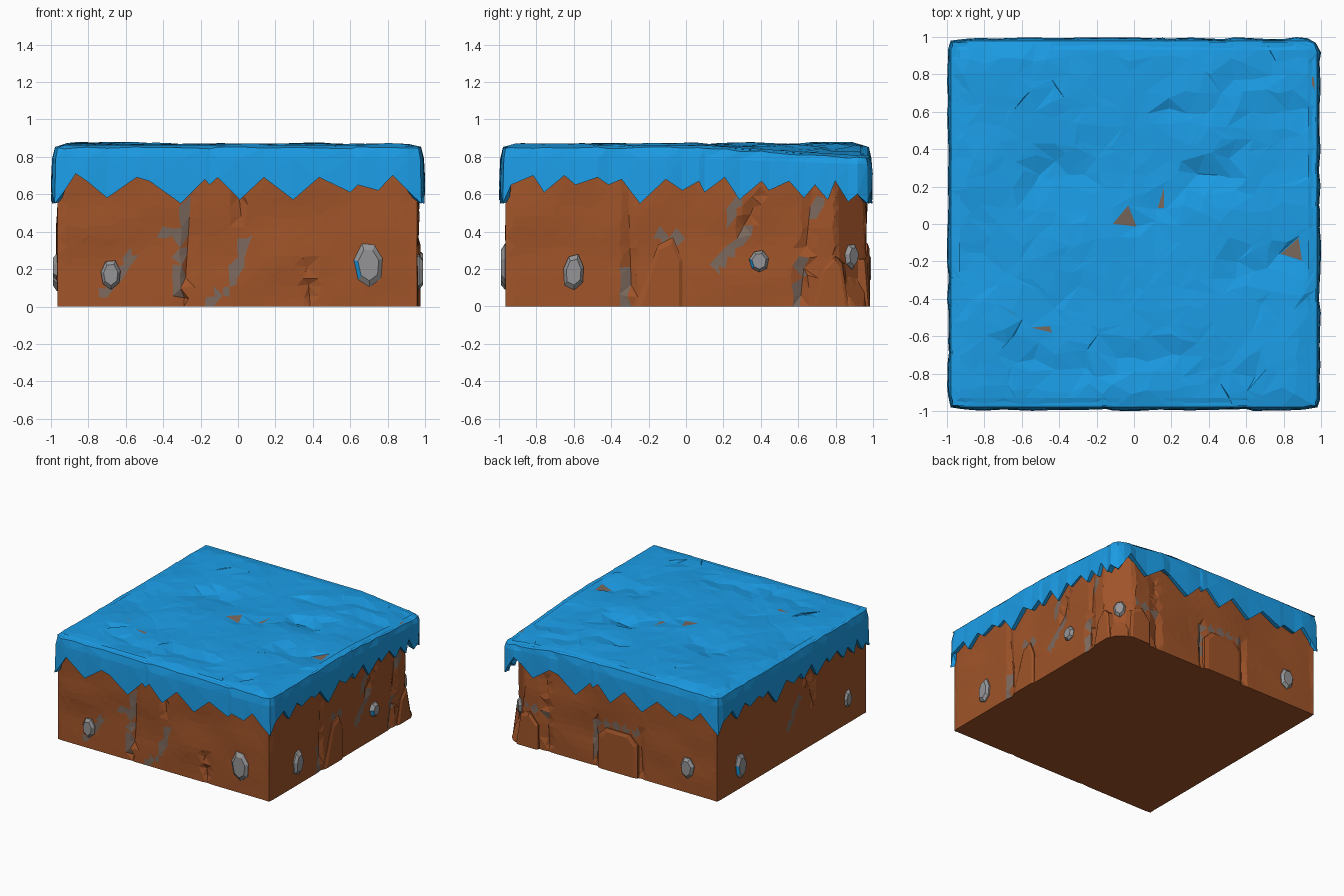
import bpy, bmesh, math, random
from mathutils import Vector, noise

if "Cube" in bpy.data.objects:
    bpy.data.objects.remove(bpy.data.objects["Cube"])

random.seed(4)


def material(name, rgb):
    m = bpy.data.materials.new(name)
    m.diffuse_color = (*rgb, 1)
    m.use_nodes = True
    m.node_tree.nodes["Principled BSDF"].inputs["Base Color"].default_value = m.diffuse_color
    return m


BLUE = material("blue_turf", (0.012, 0.365, 0.86))
BROWN = material("brown_earth", (0.35, 0.088, 0.022))
DUSTY = material("dusty_earth", (0.20, 0.14, 0.11))
STONE = material("grey_stone", (0.30, 0.30, 0.31))

# side frames: (right, outward) for front, right, back, left
SIDES = [((1, 0), (0, -1)), ((0, 1), (1, 0)), ((-1, 0), (0, 1)), ((0, -1), (-1, 0))]


def place(k, u, z, d):
    r, n = SIDES[k]
    return Vector((r[0] * u + n[0] * d, r[1] * u + n[1] * d, z))


def cut_corner(v, limit=1.765):
    """The earth is cut off diagonally at the back right corner, less so near the ground."""
    over = v.x + v.y - limit - .09 * max(0, 1 - v.z / .15)
    if over > 0:
        v.x -= over / 2
        v.y -= over / 2
    return v


def droop(x, y):
    """The turf sinks towards the back right."""
    return .055 * max(0, min(1, (x - .45) / .5)) * max(0, min(1, (y - .1) / .8))


def finish(name, bm, *mats, recalc=True):
    if recalc:
        bmesh.ops.recalc_face_normals(bm, faces=bm.faces)
    me = bpy.data.meshes.new(name)
    bm.to_mesh(me)
    bm.free()
    for m in mats:
        me.materials.append(m)
    ob = bpy.data.objects.new(name, me)
    bpy.context.collection.objects.link(ob)
    return ob


def seg_dist(p, a, b):
    p, a, b = Vector(p), Vector(a), Vector(b)
    ab = b - a
    t = max(0, min(1, (p - a).dot(ab) / ab.dot(ab)))
    return (p - a - ab * t), t


# ---- earth block: rings of points around the four sides, with cracks
CRACKS = [  # side, start (u, z), end (u, z)
    (0, (-.30, 0), (-.26, .62)), (0, (.40, 0), (.38, .25)), (0, (0, .66), (.02, .45)),
    (1, (-.30, 0), (-.32, .62)), (1, (.63, 0), (.70, .64)), (1, (.30, .40), (.42, .60)),
    (2, (-.15, 0), (-.15, .40)), (2, (.28, 0), (.26, .40)), (2, (-.6, 0), (-.62, .62)),
    (3, (.2, .62), (.3, .3))]
STREAKS = [(0, (-.33, .08), (-.31, .45)), (0, (-.46, .36), (-.3, .42)), (0, (-.15, .02), (-.03, .12)),
           (0, (-.03, .12), (.04, .36)), (0, (-.74, .06), (-.6, .26)), (0, (-.29, .45), (-.27, .6)),
           (1, (.17, .22), (.34, .40)), (1, (-.14, .38), (-.02, .36)), (1, (.23, .48), (.3, .6)),
           (1, (.61, .03), (.65, .25)), (1, (.70, .5), (.76, .58)), (1, (-.34, .03), (-.33, .2)),
           (2, (-.15, .37), (.27, .37)), (2, (-.15, .1), (-.15, .37)), (2, (-.62, .3), (-.8, .33)),
           (3, (-.05, .25), (.1, .45))]
bm = bmesh.new()
NU, NZ = 44, 15
rows, info = [], {}
for j in range(NZ + 1):
    row = []
    for k in range(4):
        for i in range(NU):
            u, z = -1 + 2 * i / NU, 0.8 * j / NZ
            d = 0.962 + 0.014 * noise.noise((u * 2.5 + 9 * k, z * 4, 3.7)) * min(1, z * 5)
            if i == 0:
                d = 0.957
            elif 0 < j < NZ:
                u += random.uniform(-.01, .01)
                z += random.uniform(-.012, .012)
            for s, a, b in CRACKS:
                off, t = seg_dist((u, z), a, b)
                if s == k and 1 < i < NU - 1 and off.length < .0235:
                    u -= off.x
                    d -= .025 * (1 - .6 * t) * (1 if j else .25)
                    break
            v = bm.verts.new(cut_corner(place(k, u * .965, z, d)))
            info[v] = (k, u, z)
            row.append(v)
    rows.append(row)
n = 4 * NU
for j in range(NZ):
    for i in range(n):
        a, b = rows[j][i], rows[j][(i + 1) % n]
        c, d = rows[j + 1][(i + 1) % n], rows[j + 1][i]
        for tri in ((a, b, c), (a, c, d)) if (i + j) % 2 else ((a, b, d), (b, c, d)):
            f = bm.faces.new(tri)
            if (i % NU) < NU - 1:   # dusty streaks near the cracks
                k = info[tri[0]][0]
                mid = (sum(info[v][1] for v in tri) / 3, sum(info[v][2] for v in tri) / 3)
                if any(s == k and seg_dist(mid, p, q)[0].length < .024 for s, p, q in STREAKS):
                    f.material_index = 1
bm.faces.new(rows[0])
bm.faces.new(rows[-1])
finish("earth_block", bm, BROWN, DUSTY)


# ---- plates standing out of the sides: earth boulders and stones
def slab(name, k, outline, rings, mats, push=0, blue_facet=None):
    """rings: (scale about the centre, distance outward)."""
    cu = sum(p[0] for p in outline) / len(outline)
    cz = sum(p[1] for p in outline) / len(outline)
    bm = bmesh.new()
    loops = []
    for s, d in rings:
        loops.append([bm.verts.new(place(k, cu + (u - cu) * s,
                      0 if z == 0 else cz + (z - cz) * s, d)) for u, z in outline])
    for lo, hi in zip(loops, loops[1:]):
        for i in range(len(outline)):
            j = (i + 1) % len(outline)
            f = bm.faces.new((lo[i], lo[j], hi[j], hi[i]))
            if i == blue_facet and hi is loops[-1]:
                f.material_index = 1
    bm.faces.new(loops[0])
    bm.faces.new(loops[-1])
    for v in bm.verts:
        if push:   # stone sitting on the cut corner: turn to face it
            t, out = v.co.y - push, v.co.x - .965
            v.co.x, v.co.y = .883 - t * .7 + out * .7, .883 + t * .7 + out * .7
        else:
            cut_corner(v.co, 1.785)
    finish(name, bm, *mats)


BOULDERS = [
    (1, [(-.27, 0), (-.02, 0), (-.02, .25), (-.07, .37), (-.15, .33)], .974),
    (1, [(.68, 0), (.87, 0), (.85, .23), (.80, .27), (.73, .2)], .976),
    (2, [(-.12, 0), (.24, 0), (.24, .27), (.17, .34), (-.05, .34), (-.12, .27)], .980),
    (2, [(-.86, 0), (-.66, 0), (-.66, .2), (-.74, .29), (-.85, .25)], .985)]
for i, (k, pts, d) in enumerate(BOULDERS):
    slab(f"earth_boulder_{i + 1}", k, pts, [(1, .92), (1, d - .01), (.8, d)], [BROWN])

STONES = [(0, .70, .225, .075, .12), (0, -.68, .17, .055, .075),
          (1, -.60, .185, .06, .10), (1, .39, .24, .05, .06), (1, .88, .27, .05, .065),
          (2, .69, .21, .06, .085), (3, -.67, .19, .065, .10), (3, .71, .21, .05, .075)]
for i, (k, u, z, w, h) in enumerate(STONES):
    pts = []
    for q in range(7):
        a = math.tau * (q + .3) / 7
        s = random.uniform(.92, 1.1)
        pts.append((u + w * s * math.cos(a), z + h * s * math.sin(a)))
    slab(f"stone_{i + 1}", k, pts, [(1, .90), (1, .968), (.72, .988)], [STONE, BLUE],
         push=u if i == 4 else 0, blue_facet=3 if i in (0, 3, 6) else None)

# ---- turf skirt: jagged lower edge on each side
FRONT = [(-1, .55), (-.94, .62), (-.88, .71), (-.82, .67), (-.71, .58), (-.55, .69), (-.48, .67),
         (-.31, .55), (-.18, .68), (-.155, .65), (-.11, .69), (.01, .57), (.14, .69), (.30, .57),
         (.44, .69), (.61, .61), (.65, .65), (.76, .62), (.84, .70), (.92, .62), (1, .55)]
RIGHT = [(-1, .55), (-.95, .65), (-.83, .70), (-.77, .61), (-.66, .70), (-.60, .65), (-.48, .69),
         (-.42, .65), (-.35, .68), (-.25, .55), (-.11, .68), (-.02, .62), (.07, .67), (.10, .61),
         (.21, .69), (.29, .57), (.41, .67), (.45, .62), (.56, .67), (.64, .58), (.70, .65),
         (.77, .57), (.81, .67), (.88, .56), (.93, .60), (1, .55)]
bm = bmesh.new()
for k, teeth in enumerate([FRONT, RIGHT, FRONT, RIGHT]):
    cols = []
    for u, z in teeth:
        corner = abs(u) == 1
        j = 0 if corner else random.uniform(-.006, .006)
        c = -.014 if corner else 0
        ring = [(.93, .862), (.978 + c, .848 + j), (.988 + c + j, .79),
                (.994 + c + j, z), (.945, z + .012), (.93, .78)]
        col = []
        for r, (d, h) in enumerate(ring):
            p = cut_corner(place(k, u * d if corner else u * .985, h, d), 1.94)
            if r < 3:
                p.z -= droop(p.x, p.y) * (1 if r < 2 else .5)
            col.append(bm.verts.new(p))
        cols.append(col)
    for a, b in zip(cols, cols[1:]):
        for r in range(5):
            bm.faces.new((a[r], a[r + 1], b[r + 1], b[r]))
bmesh.ops.remove_doubles(bm, verts=bm.verts, dist=.0005)
bmesh.ops.triangulate(bm, faces=bm.faces)
finish("turf_skirt", bm, BLUE)

# ---- turf top: uneven faceted sheet with small ledges and a few grey flecks
LEDGES = [((.30, .27), (.60, .40)), ((.60, .24), (.30, .30)), ((-.68, -.60), (-.38, -.73)),
          ((.12, .65), (.50, .65)), ((.42, .75), (.70, .90)), ((.40, -.22), (.95, -.10)),
          ((-.05, .05), (.20, .14)), ((.60, -.75), (.80, -.85)), ((.6, .68), (.95, .66)),
          ((-.60, .25), (-.4, .38)), ((-.4, .38), (-.2, .3)), ((-.35, -.72), (.35, -.64))]
FLECKS = [(-.01, .05), (.15, .11), (-.65, -.42), (-.46, -.58), (.84, -.13), (.93, .78)]
bm = bmesh.new()
N = 22
grid = []
for j in range(N + 1):
    row = []
    for i in range(N + 1):
        x, y = -.97 + 1.94 * i / N, -.97 + 1.94 * j / N
        z = .855
        if 0 < i < N and 0 < j < N:
            x += random.uniform(-.034, .034)
            y += random.uniform(-.034, .034)
            z = .864 + .022 * noise.noise((x * 2.4, y * 2.4, 1.3)) + random.uniform(-.003, .003)
            for a, b in LEDGES:
                off, t = seg_dist((x, y), a, b)
                if 0 < t < 1 and off.y < 0 and off.length < .16:
                    z -= .022 * (1 - off.length / .16)
        p = cut_corner(Vector((x, y, min(z, .879) - droop(x, y))), 1.91)
        row.append(bm.verts.new(p))
    grid.append(row)
for j in range(N):
    for i in range(N):
        a, b, c, d = grid[j][i], grid[j][i + 1], grid[j + 1][i + 1], grid[j + 1][i]
        for tri in ((a, b, c), (a, c, d)) if random.random() < .5 else ((a, b, d), (b, c, d)):
            bm.faces.new(tri)
for x, y in FLECKS:   # small grey patch inside the nearest facet
    f = min(bm.faces, key=lambda f: (f.calc_center_median().xy - Vector((x, y))).length)
    bmesh.ops.inset_individual(bm, faces=[f], thickness=.012)
    f.material_index = 1
finish("turf_top", bm, BLUE, DUSTY, recalc=False)
